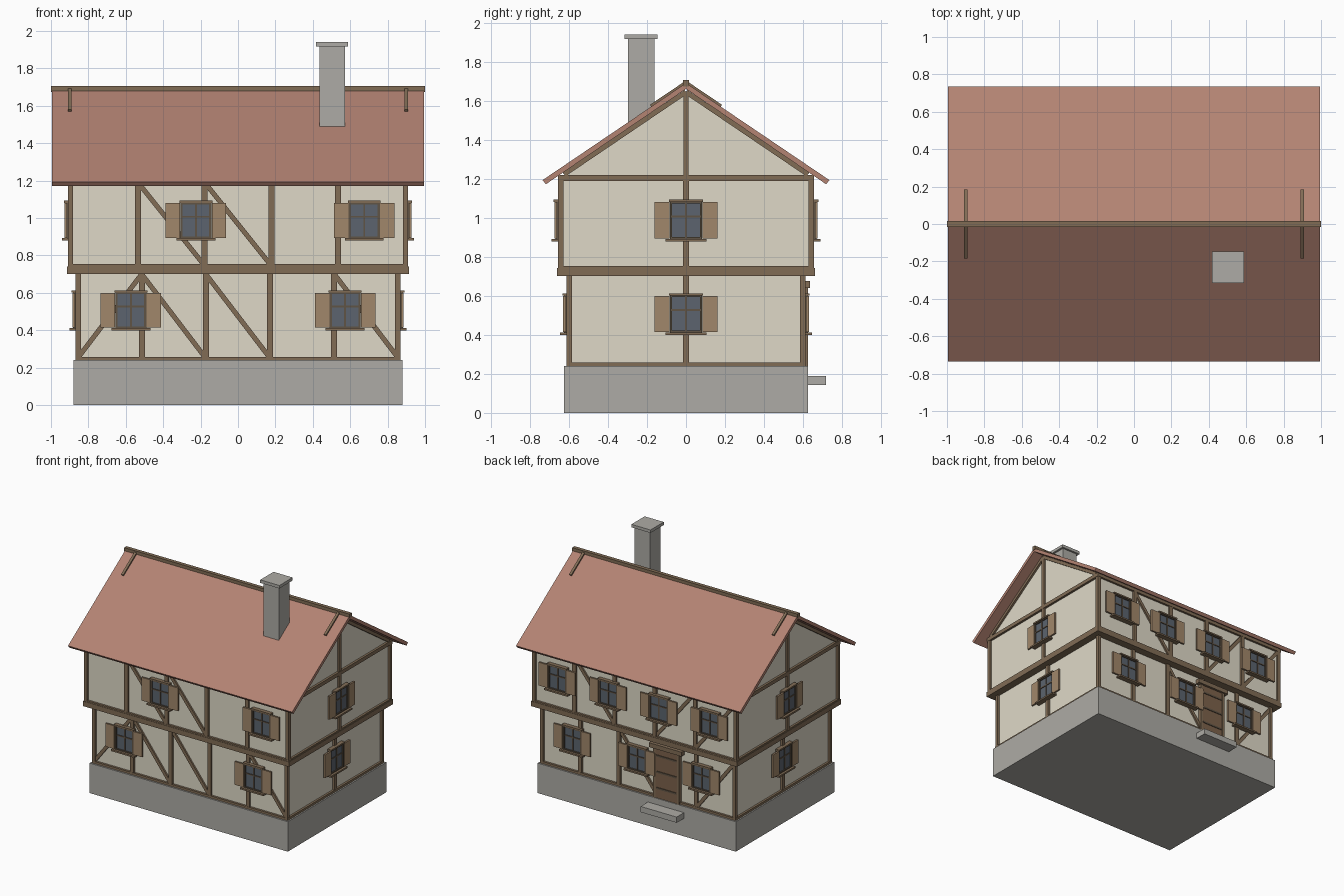
import bpy, bmesh, math
from mathutils import Matrix, Vector

if "Cube" in bpy.data.objects:
    bpy.data.objects.remove(bpy.data.objects["Cube"])

def srgb(r, g, b):
    return tuple((c / 255) ** 2.2 for c in (r, g, b)) + (1,)

def material(name, *rgb):
    m = bpy.data.materials.new(name)
    m.diffuse_color = srgb(*rgb)
    m.use_nodes = True
    m.node_tree.nodes["Principled BSDF"].inputs["Base Color"].default_value = m.diffuse_color
    return m

STONE = material("stone", 172, 170, 164)
PLASTER = material("plaster", 222, 216, 198)
TIMBER = material("timber", 128, 108, 86)
TILE = material("tile", 178, 130, 114)
SHUTTER = material("shutter_wood", 160, 134, 106)
GLASS = material("glass", 92, 100, 110)
FRAME = material("frame_wood", 96, 84, 70)
DOOR = material("door_wood", 124, 98, 76)

parts = {}

def get(part, mat):
    return parts.setdefault(part, (bmesh.new(), mat))[0]

def box(part, mat, lo, hi, M=Matrix()):
    """Axis-aligned box between two corners, placed by M."""
    lo, hi = Vector(lo), Vector(hi)
    T = Matrix.Translation((lo + hi) / 2) @ Matrix.Diagonal((*(hi - lo), 1))
    bmesh.ops.create_cube(get(part, mat), size=1, matrix=M @ T)

def brace(part, mat, a, b, w, out, back, M):
    """Slanted beam in the local xz plane from a to b."""
    (ax, az), (bx, bz) = a, b
    L = math.hypot(bx - ax, bz - az)
    R = Matrix.Translation(((ax + bx) / 2, 0, (az + bz) / 2)) @ \
        Matrix.Rotation(-math.atan2(bz - az, bx - ax), 4, 'Y')
    box(part, mat, (-L / 2, -out, -w / 2), (L / 2, back, w / 2), M @ R)

def prism(part, mat, profile, x0, x1):
    """Profile in yz extruded along x."""
    bm = get(part, mat)
    f = bm.faces.new([bm.verts.new((x0, y, z)) for y, z in profile])
    ext = bmesh.ops.extrude_face_region(bm, geom=[f])
    bmesh.ops.translate(bm, vec=(x1 - x0, 0, 0),
                        verts=[v for v in ext['geom'] if isinstance(v, bmesh.types.BMVert)])

def wall(side, dx, dy):
    """Local frame of a wall: x along it, -y outward; 0 front 1 right 2 back 3 left."""
    return Matrix.Rotation(side * math.pi / 2, 4, 'Z') @ \
        Matrix.Translation((0, -(dx if side % 2 else dy), 0))

def window(M, u, z):
    W = M @ Matrix.Translation((u, 0, z))
    box("window_glass", GLASS, (-.075, -.006, -.09), (.075, .02, .09), W)
    for s in (-1, 1):
        box("window_frames", FRAME, (s * .083, -.014, -.098), (s * .071, .02, .098), W)
        box("shutters", SHUTTER, (s * .085, -.018, -.093), (s * .162, -.004, .093), W)
        box("window_frames", FRAME, (-.083, -.014, s * .098), (.083, .02, s * .086), W)
    box("window_frames", FRAME, (-.005, -.011, -.09), (.005, .01, .09), W)
    box("window_frames", FRAME, (-.075, -.011, .015), (.075, .01, .025), W)
    box("window_heads", TIMBER, (-.088, -.022, .094), (.088, .01, .106), W)
    box("window_sills", TIMBER, (-.104, -.033, -.108), (.104, .01, -.095), W)

# Plinth and doorstep
box("plinth", STONE, (-.88, -.625, 0), (.88, .625, .24))
box("doorstep", STONE, (-.42, .6, .144), (-.10, .718, .19))

# Plaster walls and gable
box("ground_walls", PLASTER, (-.852, -.596, .235), (.852, .596, .71))
box("upper_walls", PLASTER, (-.893, -.64, .71), (.893, .64, 1.2))
prism("gable_walls", PLASTER, [(-.64, 1.2), (.64, 1.2), (0, 1.645)], -.893, .893)

# Timber framing per storey: half sizes, heights, post spacing, braces per side
storeys = [
    (.868, .612, .24, .705, .343, .573,
     {0: [(-.858, -.515, 1), (-.515, -.172, -1), (-.172, .172, -1), (.515, .858, -1)],
      2: [(-.172, .172, -1), (.515, .858, 1)]},
     {0: [-.573, .573], 2: [-.573, 0, .573]}, .507),
    (.909, .656, .735, 1.195, .357, .45,
     {0: [(-.535, -.178, -1), (-.178, .178, -1)],
      2: [(-.535, -.178, -1), (.178, .535, 1), (.535, .89, 1)]},
     {0: [-.225, .675], 2: [-.675, -.225, .225, .675]}, .987),
]
for dx, dy, z0, z1, step, _, braces, wins, wz in storeys:
    for side in range(4):
        M = wall(side, dx, dy)
        half = dy if side % 2 else dx
        posts = [0] if side % 2 else [step * k for k in (-1.5, -.5, .5, 1.5)]
        for u in posts:
            box("wall_posts", TIMBER, (u - .016, 0, z0), (u + .016, .03, z1), M)
        box("corner_posts", TIMBER, (half - .028, 0, z0), (half, .028, z1), M)
        box("sill_beams", TIMBER, (-half, -.001, z0 - .002), (half, .03, z0 + .018), M)
        for a, b, d in braces.get(side, []):
            lo, hi = (z0 + .01, z1 - .005) if d > 0 else (z1 - .005, z0 + .01)
            brace("braces", TIMBER, (a, lo), (b, hi), .026, -.003, .025, M)
        for u in wins.get(side, [0]):
            window(M, u, wz)

# Floor beams under the overhang and wall plates under the roof
for side in range(4):
    M = wall(side, .914, .66)
    half = .66 if side % 2 else .914
    box("floor_beams", TIMBER, (-half, 0, .702), (half, .07, .742), M)
    M = wall(side, .911, .657)
    half = .657 if side % 2 else .911
    box("wall_plates", TIMBER, (-half, 0, 1.188), (half, .03, 1.218), M)

# Gable posts and rafters
for side in (1, 3):
    M = wall(side, .909, 0)
    box("gable_posts", TIMBER, (-.014, 0, 1.2), (.014, .03, 1.645), M)
    for s in (-1, 1):
        brace("gable_rafters", TIMBER, (s * .625, 1.222), (0, 1.645), .024, 0, .03, M)

# Roof, ridge beam and short boards lying over the ridge ends
prism("roof", TILE, [(-.735, 1.193), (0, 1.69), (.735, 1.193),
                     (.718, 1.172), (0, 1.66), (-.718, 1.172)], -.995, .995)
box("ridge_beam", TIMBER, (-1, -.015, 1.673), (1, .015, 1.705))
for x in (-.9, .9):
    M = Matrix.Translation((x, 0, 0)) @ Matrix.Rotation(math.pi / 2, 4, 'Z')
    for s in (-1, 1):
        brace("ridge_boards", TIMBER, (0, 1.69), (s * .178, 1.57), .022, .01, .01, M)

# Chimney
box("chimney", STONE, (.435, -.298, 1.42), (.571, -.162, 1.92))
box("chimney_cap", STONE, (.418, -.315, 1.916), (.588, -.147, 1.94))

# Door on the back wall
D = wall(2, 0, .612) @ Matrix.Translation((.26, 0, 0))
box("door", DOOR, (-.1, -.006, .24), (.1, .03, .64), D)
for s in (-1, 1):
    box("door_frame", TIMBER, (s * .096, -.012, .24), (s * .116, .03, .645), D)
for z in (.32, .45, .58):
    box("door_battens", FRAME, (-.09, -.011, z - .007), (.09, 0, z + .007), D)
box("door_lintel", TIMBER, (-.145, -.024, .64), (.145, .03, .675), D)

# Turn the collected parts into objects
for name, (bm, mat) in parts.items():
    bmesh.ops.recalc_face_normals(bm, faces=bm.faces)
    me = bpy.data.meshes.new(name)
    bm.to_mesh(me)
    bm.free()
    me.materials.append(mat)
    bpy.context.collection.objects.link(bpy.data.objects.new(name, me))
